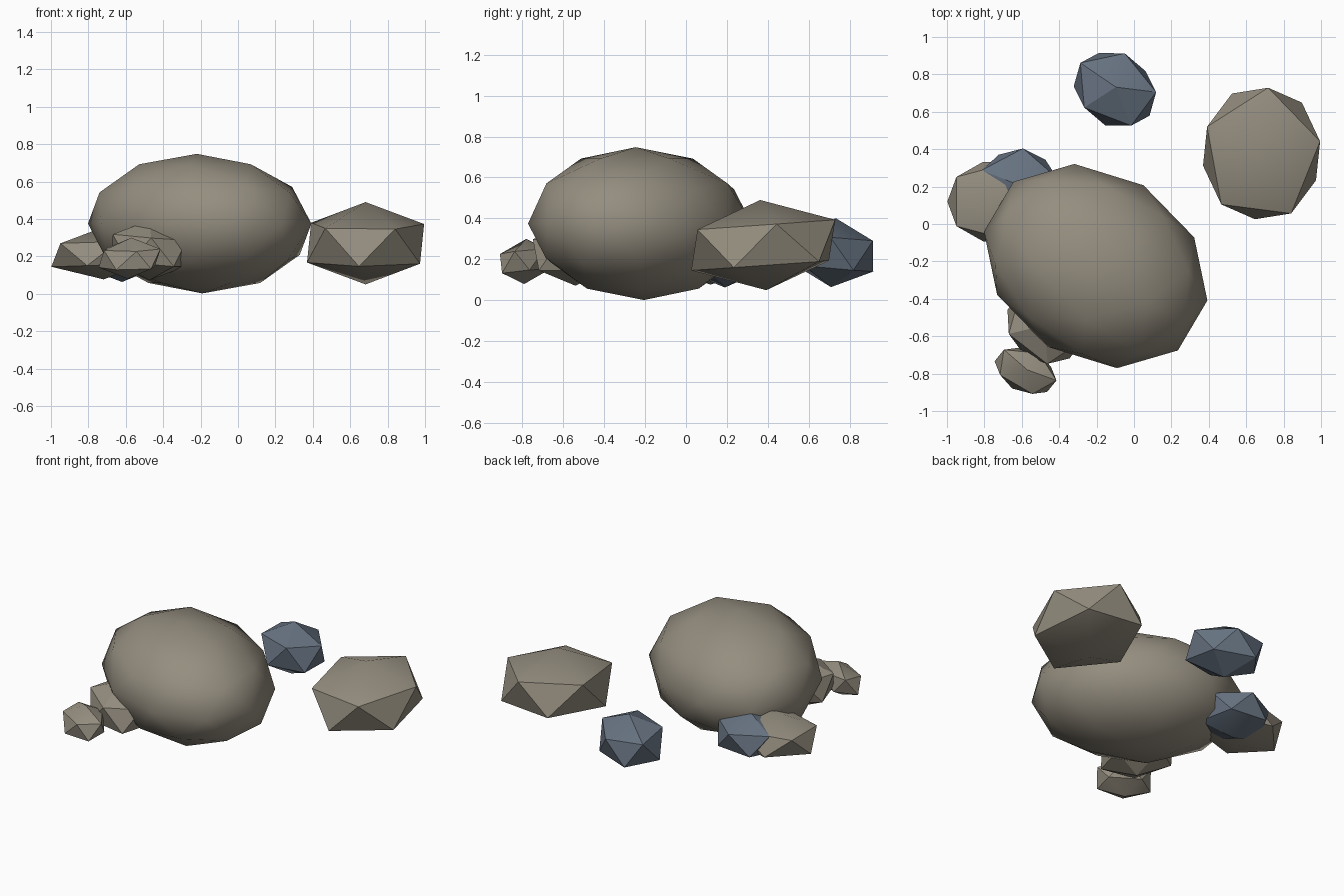
import bpy
from mathutils import Matrix, Vector

if "Cube" in bpy.data.objects:
    bpy.data.objects.remove(bpy.data.objects["Cube"])


def material(name, rgb):
    m = bpy.data.materials.new(name)
    m.diffuse_color = (*rgb, 1)
    m.use_nodes = True
    m.node_tree.nodes["Principled BSDF"].inputs["Base Color"].default_value = m.diffuse_color
    return m


STONE = material("warm_stone", (0.30, 0.27, 0.215))
SLATE = material("blue_slate", (0.135, 0.17, 0.22))


def rock(name, centre, x_axis, y_axis, z_axis, mat, detail=1):
    """Icosphere stretched along three given half-axes."""
    bpy.ops.mesh.primitive_ico_sphere_add(subdivisions=detail, radius=1)
    ob = bpy.context.object
    ob.name = name
    shape = Matrix((x_axis, y_axis, z_axis)).transposed().to_4x4()
    ob.data.transform(Matrix.Translation(Vector(centre)) @ shape)
    ob.data.materials.append(mat)
    bpy.ops.object.shade_smooth_by_angle()
    return ob


# Main boulder, one step rounder than the others
rock("main_boulder", (-0.205, -0.225, 0.375), (-0.591, 0.016, 0.0),
     (0.114, -0.546, 0.0), (-0.015, -0.02, 0.373), STONE, 2)

# Separate boulder on the right
rock("right_boulder", (0.682, 0.377, 0.27), (0.35, 0.08, 0.005),
     (-0.072, 0.395, 0.028), (0, -0.015, 0.22), STONE)

# Rocks against the left back of the main boulder
rock("left_rock", (-0.723, 0.12, 0.215), (0.31, 0, 0.01),
     (0, 0.25, 0), (-0.005, 0, 0.138), STONE)
rock("left_slate_rock", (-0.62, 0.2, 0.208), (0.235, 0.045, 0),
     (-0.045, 0.22, 0), (0, 0.01, 0.145), SLATE)

# Loose slate rock at the back
rock("back_slate_rock", (-0.102, 0.72, 0.233), (0.244, -0.023, 0),
     (-0.02, 0.227, -0.02), (0.005, 0.012, 0.168), SLATE)

# Two rocks at the front left corner
rock("front_rock", (-0.475, -0.54, 0.232), (0.225, -0.09, -0.02),
     (0.06, 0.215, 0), (0, 0, 0.16), STONE)
rock("front_pebble", (-0.58, -0.785, 0.19), (0.18, -0.06, 0),
     (0.02, 0.128, 0.015), (0.01, 0.005, 0.11), STONE)
